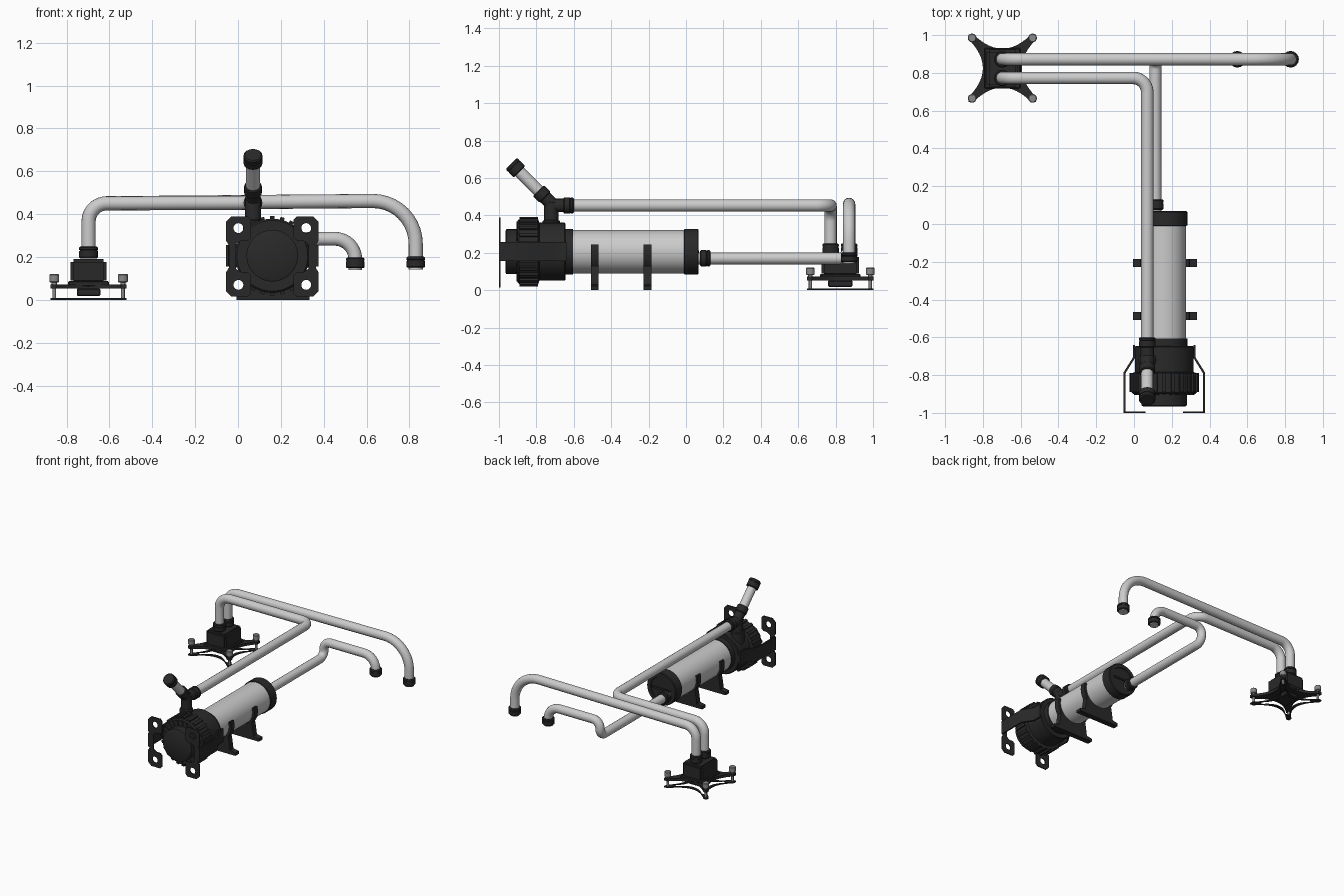
import bpy, bmesh
from math import pi, sin, cos, radians, tan
from mathutils import Vector, Matrix

if "Cube" in bpy.data.objects:
    bpy.data.objects.remove(bpy.data.objects["Cube"])


def material(name, c):
    m = bpy.data.materials.new(name)
    m.diffuse_color = (c, c, c, 1)
    m.use_nodes = True
    m.node_tree.nodes["Principled BSDF"].inputs["Base Color"].default_value = m.diffuse_color
    return m


BLACK = material("black", 0.022)
STEEL = material("steel", 0.25)


def finish(ob, mat, angle=35):
    bpy.ops.object.select_all(action='DESELECT')
    ob.select_set(True)
    bpy.context.view_layer.objects.active = ob
    if ob.type == 'CURVE':
        bpy.ops.object.convert(target='MESH')
        ob = bpy.context.object
    bm = bmesh.new()
    bm.from_mesh(ob.data)
    bmesh.ops.remove_doubles(bm, verts=bm.verts, dist=1e-5)
    bmesh.ops.recalc_face_normals(bm, faces=bm.faces)
    bm.to_mesh(ob.data)
    bm.free()
    ob.data.materials.clear()
    if mat:
        ob.data.materials.append(mat)
    bpy.ops.object.shade_smooth_by_angle(angle=radians(angle))
    return ob


def from_bm(name, bm, mat, angle=35):
    me = bpy.data.meshes.new(name)
    bm.to_mesh(me)
    bm.free()
    ob = bpy.data.objects.new(name, me)
    bpy.context.collection.objects.link(ob)
    return finish(ob, mat, angle)


def lathe(name, origin, axis, profile, mat=None, n=32):
    """Turned solid: profile is (distance along axis, radius), capped at both ends."""
    rot = Vector(axis).to_track_quat('Z', 'Y')
    bm = bmesh.new()
    rings = [[bm.verts.new(Vector(origin) + rot @ Vector((r * cos(2 * pi * i / n), r * sin(2 * pi * i / n), t)))
              for i in range(n)] for t, r in profile]
    for a, b in zip(rings, rings[1:]):
        for i in range(n):
            bm.faces.new((a[i], a[(i + 1) % n], b[(i + 1) % n], b[i]))
    bm.faces.new(rings[0])
    bm.faces.new(rings[-1])
    return from_bm(name, bm, mat)


def curve(name, loops, cyclic, dims):
    cu = bpy.data.curves.new(name, 'CURVE')
    cu.dimensions = dims
    for pts in loops:
        sp = cu.splines.new('POLY')
        sp.points.add(len(pts) - 1)
        for p, c in zip(sp.points, pts):
            p.co = (*c, 1) if len(c) == 3 else (*c, 0, 1)
        sp.use_cyclic_u = cyclic
    ob = bpy.data.objects.new(name, cu)
    bpy.context.collection.objects.link(ob)
    return ob


def plate(name, loops, thick, loc, upright=False, mat=BLACK):
    ob = curve(name, loops, True, '2D')
    ob.data.fill_mode = 'BOTH'
    ob.data.extrude = thick / 2
    ob.location = loc
    if upright:
        ob.rotation_euler.x = pi / 2
    return finish(ob, mat)


def pipe(name, pts, radii, r=0.033):
    """Round pipe through pts, each inner corner filleted with its radius."""
    pts = [Vector(p) for p in pts]
    path = [pts[0]]
    for i, R in enumerate(radii, 1):
        u, v = (pts[i - 1] - pts[i]).normalized(), (pts[i + 1] - pts[i]).normalized()
        ang = u.angle(v)
        c = pts[i] + (u + v).normalized() * R / sin(ang / 2)
        a, b = pts[i] + u * R / tan(ang / 2) - c, pts[i] + v * R / tan(ang / 2) - c
        sweep = a.angle(b)
        path += [c + (a * sin(sweep * (1 - k / 10)) + b * sin(sweep * k / 10)) / sin(sweep) for k in range(11)]
    path.append(pts[-1])
    ob = curve(name, [path], False, '3D')
    ob.data.bevel_depth = r
    ob.data.bevel_resolution = 6
    ob.data.use_fill_caps = True
    return finish(ob, None)


def fitting(name, origin, axis, length=0.055, r=0.044):
    c = 0.006
    return lathe(name, origin, axis, [(0, r - c), (c, r), (length * .6, r), (length * .62, r - .003),
                 (length * .7, r - .003), (length * .72, r), (length - c, r), (length, r - c)], BLACK, 16)


def box(bm, size, M):
    bmesh.ops.create_cube(bm, size=1, matrix=M @ Matrix.Diagonal((*size, 1)))


def circle(x, y, r, n=20):
    return [(x + r * cos(2 * pi * i / n), y + r * sin(2 * pi * i / n)) for i in range(n)]


CX, CZ = 0.16, 0.206
Y = (0, 1, 0)

# reservoir tube and end cap
lathe("reservoir_tube", (CX, 0, CZ), Y, [(-.63, .116), (.0, .116)], None, 48)
lathe("reservoir_end_cap", (CX, 0, CZ), Y, [(-.01, .117), (-.008, .122), (.063, .122), (.068, .117),
      (.068, .09), (.062, .088)], BLACK, 48)
bm = bmesh.new()
box(bm, (.15, .012, .014), Matrix.Translation((CX, .064, CZ)))
from_bm("end_cap_bar", bm, BLACK)

# pump housing with ribbed locking ring
lathe("pump_housing", (CX, 0, CZ), Y, [(-.965, .112), (-.96, .12), (-.90, .12), (-.90, .15), (-.80, .155),
      (-.65, .155), (-.645, .15), (-.645, .122), (-.605, .122)], BLACK, 48)
lathe("locking_ring", (CX, 0, CZ), Y, [(-.9, .125), (-.9, .165), (-.892, .173), (-.79, .173), (-.784, .155)], BLACK, 48)
bm = bmesh.new()
for i in range(24):
    M = Matrix.Translation((CX, 0, CZ)) @ Matrix.Rotation(2 * pi * i / 24, 4, 'Y')
    box(bm, (.02, .1, .028), M @ Matrix.Translation((0, -.84, .171)))
    box(bm, (.012, .012, .035), M @ Matrix.Translation((0, -.9, .143)))
from_bm("locking_ring_ribs", bm, BLACK)

# pump mounting brackets, mirrored left and right
half = [(.045, .2), (.045, .26), (.07, .275), (.1, .275), (.115, .29), (.115, .375), (.1, .39),
        (.025, .39), (.0, .365), (.0, .275), (.012, .255)]
low = [(u, 0.405 - z) for u, z in reversed(half)]
strap = [(-.055, -1), (-.055, -.785), (-.005, -.705), (-.005, -.64), (.006, -.64), (.006, -.708), (-.045, -.79), (-.045, -1)]
for side, s in (("left", 1), ("right", -1)):
    fx = lambda x: CX + s * (x - CX)
    outline = [(fx(u - .055), z) for u, z in half[1:] + low[:-1]]
    holes = [circle(fx(0.002), z, .023) for z in (.335, .07)]
    plate("bracket_plate_" + side, [outline] + holes, .008, (0, -.996, 0), True)
    plate("bracket_strap_" + side, [[(fx(x), y) for x, y in strap]], .102, (0, 0, .206))

# cradle clamps under the reservoir
arc = lambda r, a, b: [(r * cos(radians(a + (b - a) * k / 20)), CZ + r * sin(radians(a + (b - a) * k / 20))) for k in range(21)]
clamp = [(-.17, 0), (.17, 0), (.17, .022), (.125, .03), (.115, .1)] + arc(.133, -35, 17) \
    + arc(.1155, 17, -197) + arc(.133, 163, 215) + [(-.115, .1), (-.125, .03), (-.17, .022)]
for name, y in (("front_clamp", -.488), ("rear_clamp", -.206)):
    plate(name, [clamp], .042, (CX + .004, y, 0), True)

# outlet tee on the pump with angled fill branch
PX = 0.07
lathe("outlet_riser", (PX, -.72, .28), (0, 0, 1), [(0, .046), (.09, .046), (.095, .038), (.19, .038), (.2, .03)], BLACK)
lathe("outlet_elbow", (PX, -.735, .453), Y, [(0, .025), (.015, .036), (.09, .036)], BLACK)
fitting("outlet_fitting", (PX, -.655, .453), Y)
D = Vector((0, -1, 1)).normalized()
J = Vector((PX, -.71, .453))
lathe("fill_branch", J, D, [(0, .036), (.06, .036), (.066, .041), (.108, .041), (.112, .036)], BLACK, 24)
lathe("fill_tube", J, D, [(.1, .032), (.27, .032)])
fitting("fill_cap", J + D * .255, D, .062)

# pipe from pump to the cooling block, and return pipe
BX, BY = -.697, .825
pipe("pump_to_block_pipe", [(PX, -.62, .453), (PX, .773, .453), (BX, .773, .45), (BX, .773, .2)], [.075, .085])
pipe("block_to_drop_pipe", [(BX, .872, .2), (BX, .872, .45), (.829, .872, .463), (.829, .872, .142)], [.085, .2])
fitting("long_pipe_end_fitting", (.829, .872, .15), (0, 0, 1), .052)

# reservoir inlet pipe
IX = 0.113
pipe("reservoir_inlet_pipe", [(IX, .06, .17), (IX, .872, .17), (IX, .872, .285), (.547, .872, .285), (.547, .872, .14)],
     [.056, .056, .095], .032)
fitting("inlet_fitting", (IX, .075, .17), Y)
fitting("short_pipe_end_fitting", (.547, .872, .148), (0, 0, 1), .05)

# cooling block body
bm = bmesh.new()
box(bm, (.168, .2, .115), Matrix.Translation((BX, BY, .133)))
bmesh.ops.bevel(bm, geom=bm.edges[:], offset=.014, segments=2, affect='EDGES')
from_bm("block_body", bm, BLACK)
bm = bmesh.new()
box(bm, (.19, .215, .025), Matrix.Translation((BX, BY, .075)))
box(bm, (.11, .13, .035), Matrix.Translation((BX, BY, .035)))
bmesh.ops.bevel(bm, geom=bm.edges[:], offset=.005, segments=1, affect='EDGES')
from_bm("block_base", bm, BLACK)
for name, y in (("front", .773), ("back", .872)):
    fitting("block_fitting_" + name, (BX, y, .193), (0, 0, 1), .057)


# four-armed mounting plates with concave sides
def star(waist, tip):
    pts = []
    for k in range(4):
        c, s = cos(k * pi / 2), sin(k * pi / 2)
        side = [(waist + (tip - waist) * (j / 6) ** 2, (tip - .026) * j / 6) for j in range(-6, 7)]
        pts += [(a * c - b * s, a * s + b * c) for a, b in side + [(tip, tip)]]
    return pts


plate("mount_plate", [star(.103, .178)], .02, (BX, BY, .062))
plate("back_plate", [star(.095, .178), star(.075, .13)], .009, (BX, BY, .0045))

# thumb screws and standoffs at the four arms
for i, (sx, sy) in enumerate([(-1, -1), (1, -1), (1, 1), (-1, 1)], 1):
    p = (BX + sx * .16, BY + sy * .16, 0)
    lathe(f"standoff_{i}", p, (0, 0, 1), [(.002, .009), (.085, .009)], STEEL, 12)
    lathe(f"thumb_screw_{i}", p, (0, 0, 1), [(.07, .012), (.082, .012), (.082, .02), (.085, .023), (.117, .023), (.121, .019)],
          STEEL, 20)
